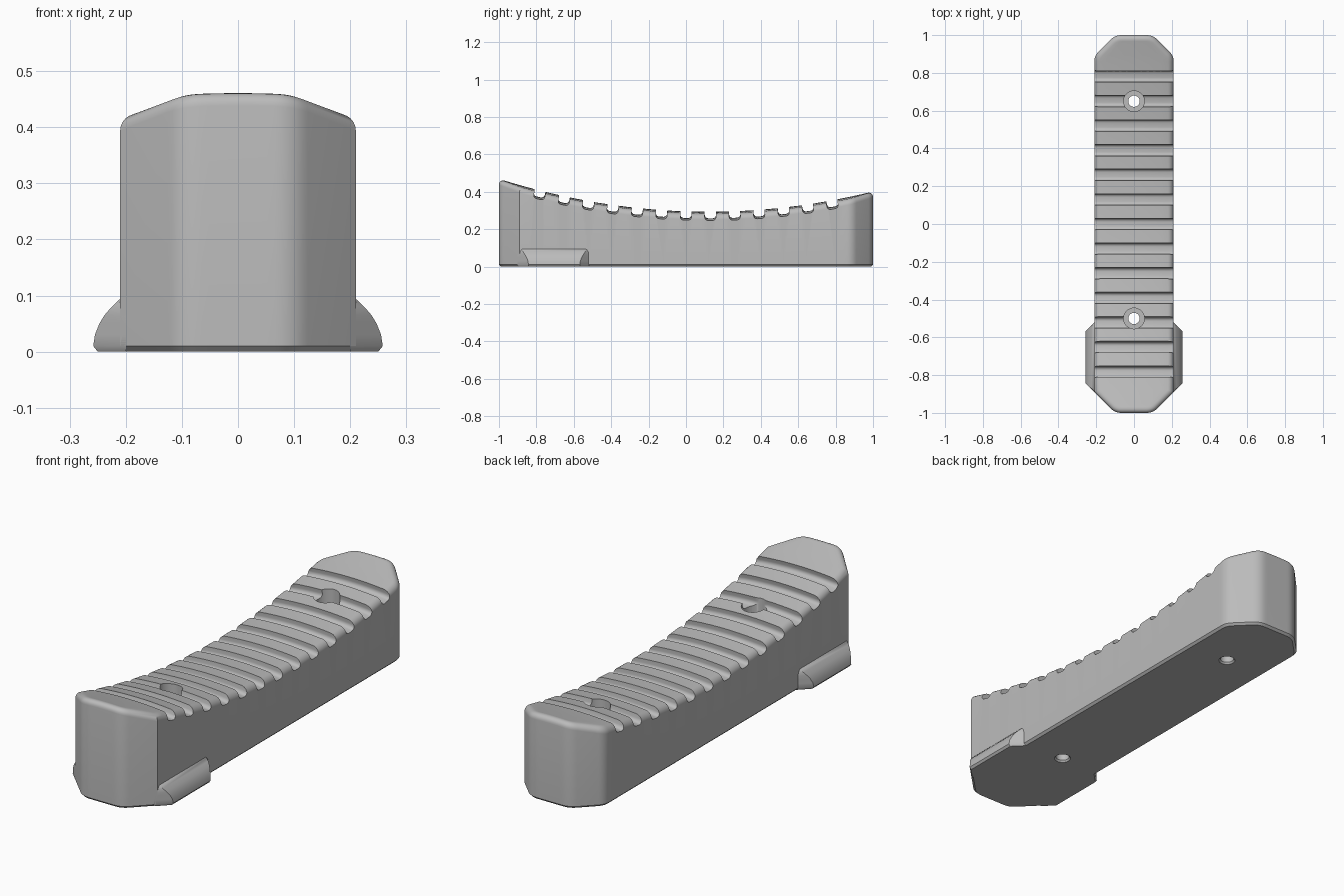
import bpy, bmesh, math
from mathutils import Vector, Matrix

cube = bpy.data.objects.get("Cube")
if cube:
    bpy.data.objects.remove(cube, do_unlink=True)

grey = bpy.data.materials.new("plain grey")
grey.use_nodes = True
colour = (0.5, 0.5, 0.5, 1)
grey.diffuse_color = colour
grey.node_tree.nodes["Principled BSDF"].inputs["Base Color"].default_value = colour

HALF, FILLET, CROWN = 0.21, 0.03, 0.012


def top(x, y):
    """Height of the dished, slightly crowned upper surface."""
    return 0.293 + 0.14 * (y - 0.12) ** 2 - CROWN * (x / HALF) ** 2


def loft(bm, rings):
    """Join closed rings of points with faces; returns the vertex loops."""
    loops = [[bm.verts.new(p) for p in ring] for ring in rings]
    n = len(loops[0])
    for a, b in zip(loops, loops[1:]):
        for i in range(n):
            j = (i + 1) % n
            bm.faces.new((a[i], a[j], b[j], b[i]))
    bm.faces.new(loops[0])
    return loops


def solid(bm, rings):
    """Loft closed at both ends."""
    bm.faces.new(loft(bm, rings)[-1])


def finish(bm, name):
    bmesh.ops.recalc_face_normals(bm, faces=bm.faces)
    mesh = bpy.data.meshes.new(name)
    bm.to_mesh(mesh)
    bm.free()
    mesh.materials.append(grey)
    obj = bpy.data.objects.new(name, mesh)
    bpy.context.collection.objects.link(obj)
    return obj


def activate(obj):
    bpy.ops.object.select_all(action='DESELECT')
    obj.select_set(True)
    bpy.context.view_layer.objects.active = obj


def cut(obj, cutter):
    cutter.hide_render = True
    mod = obj.modifiers.new("cut", 'BOOLEAN')
    mod.operation, mod.solver, mod.object = 'DIFFERENCE', 'EXACT', cutter
    activate(obj)
    bpy.ops.object.modifier_apply(modifier=mod.name)
    bpy.data.objects.remove(cutter, do_unlink=True)


def smooth(obj):
    activate(obj)
    bpy.ops.object.shade_smooth_by_angle(angle=math.radians(30))


def rounded(p, a, b, t, steps=6):
    """Rounded corner at p between the directions of a and b."""
    p, a, b = Vector(p), Vector(a), Vector(b)
    s, e = p + (a - p).normalized() * t, p + (b - p).normalized() * t
    return [s.lerp(p, k / steps).lerp(p.lerp(e, k / steps), k / steps) for k in range(steps + 1)]


def inset(ring, d):
    """Move a closed counter-clockwise outline inwards by d."""
    out = []
    for i, p in enumerate(ring):
        u = (p - ring[i - 1]).normalized()
        v = (ring[(i + 1) % len(ring)] - p).normalized()
        n1, n2 = Vector((-u.y, u.x)), Vector((-v.y, v.x))
        out.append(p + (n1 + n2) * d / (1 + n1.dot(n2)))
    return out


# Body outline: right half, back edge, left half, front edge
ACROSS = 10
half = rounded((0.1, -1), (0, -1), (HALF, -0.89), 0.035)
half.append(Vector((HALF, -0.89)))
half += [Vector((HALF, -0.84 + 0.04 * k)) for k in range(43)]
half += rounded((HALF, 0.89), (HALF, 0), (0.1, 1), 0.03)
half += rounded((0.1, 1), (HALF, 0.89), (0, 1), 0.035)
mirrored = [Vector((-p.x, p.y)) for p in reversed(half)]
fractions = [k / ACROSS for k in range(1, ACROSS)]
back_edge = [half[-1].lerp(mirrored[0], f) for f in fractions]
front_edge = [mirrored[-1].lerp(half[0], f) for f in fractions]
outline = half + back_edge + mirrored + front_edge

# Body walls: chamfered foot and filleted upper rim
rings = [[(p.x, p.y, 0) for p in inset(outline, 0.01)],
         [(p.x, p.y, 0.01) for p in outline]]
for k in range(7):
    a = k / 6 * math.pi / 2
    rings.append([(p.x, p.y, top(p.x, p.y) - FILLET * (1 - math.sin(a)))
                  for p in inset(outline, FILLET * (1 - math.cos(a)))])
bm = bmesh.new()
rim = loft(bm, rings)[-1]

# Body top: strips of quads between the two sides of the rim
n, m = len(half), len(fractions)
left = rim[n + m:2 * n + m][::-1]
rows = [[rim[0]] + rim[2 * n + m:][::-1] + [left[0]]]
for r, l in zip(rim[1:n - 1], left[1:-1]):
    points = [r.co.lerp(l.co, f) for f in fractions]
    rows.append([r] + [bm.verts.new((p.x, p.y, top(p.x, p.y))) for p in points] + [l])
rows.append(rim[n - 1:n + m + 1])
for a, b in zip(rows, rows[1:]):
    for k in range(ACROSS):
        bm.faces.new((a[k], a[k + 1], b[k + 1], b[k]))
body = finish(bm, "body")

# Grip grooves: round-bottomed slots square to the dished top
W, D, R = 0.03, 0.035, 0.018
section = [(-W, 0.1), (-W, -D + R)]
section += [(-W + R - R * math.cos(a), -D + R - R * math.sin(a))
            for a in (0.4, 0.8, 1.2, math.pi / 2)]
section += [(-t, h) for t, h in reversed(section)]
bm = bmesh.new()
for g in range(13):
    y = 0.13 * (g - 6)
    turn = Matrix.Rotation(math.atan(0.28 * (y - 0.12)), 2)
    pts = [turn @ Vector(p) for p in section]
    solid(bm, [[(x, y + p.x, top(x, y) + p.y) for p in pts]
               for x in [0.03 * k for k in range(-9, 10)]])
cut(body, finish(bm, "groove_cutter"))

# Screw holes: through hole with a wide counterbore from above
bm = bmesh.new()
angles = [math.tau * k / 32 for k in range(32)]
for y in (-0.5, 0.65):
    solid(bm, [[(r * math.cos(a), y + r * math.sin(a), z) for a in angles]
               for r, z in ((0.044, -0.01), (0.03, 0.008), (0.03, 0.15),
                            (0.055, 0.15), (0.055, 0.6))])
cut(body, finish(bm, "hole_cutter"))
smooth(body)

# Side flanges: rounded feet near the front, flush with the front chamfers
levels = ((0, 0.25), (0.01, 0.258), (0.03, 0.255), (0.05, 0.247),
          (0.065, 0.238), (0.08, 0.225), (0.09, 0.215), (0.097, 0.206))
for side, name in ((1, "left_flange"), (-1, "right_flange")):
    bm = bmesh.new()
    rings = []
    for z, x in levels:
        # ends draw in at the chamfered foot and the rounded top
        e = 0.008 if z == 0 else 0.035 - math.sqrt(0.035 ** 2 - max(0, z - 0.065) ** 2)
        rings.append([(side * px, py, z) for px, py in (
            (0.2, -0.9 + e), (x, x - 1.1 + e), (x, -0.31 - x - e), (0.2, -0.51 - e))])
    solid(bm, rings)
    smooth(finish(bm, name))
